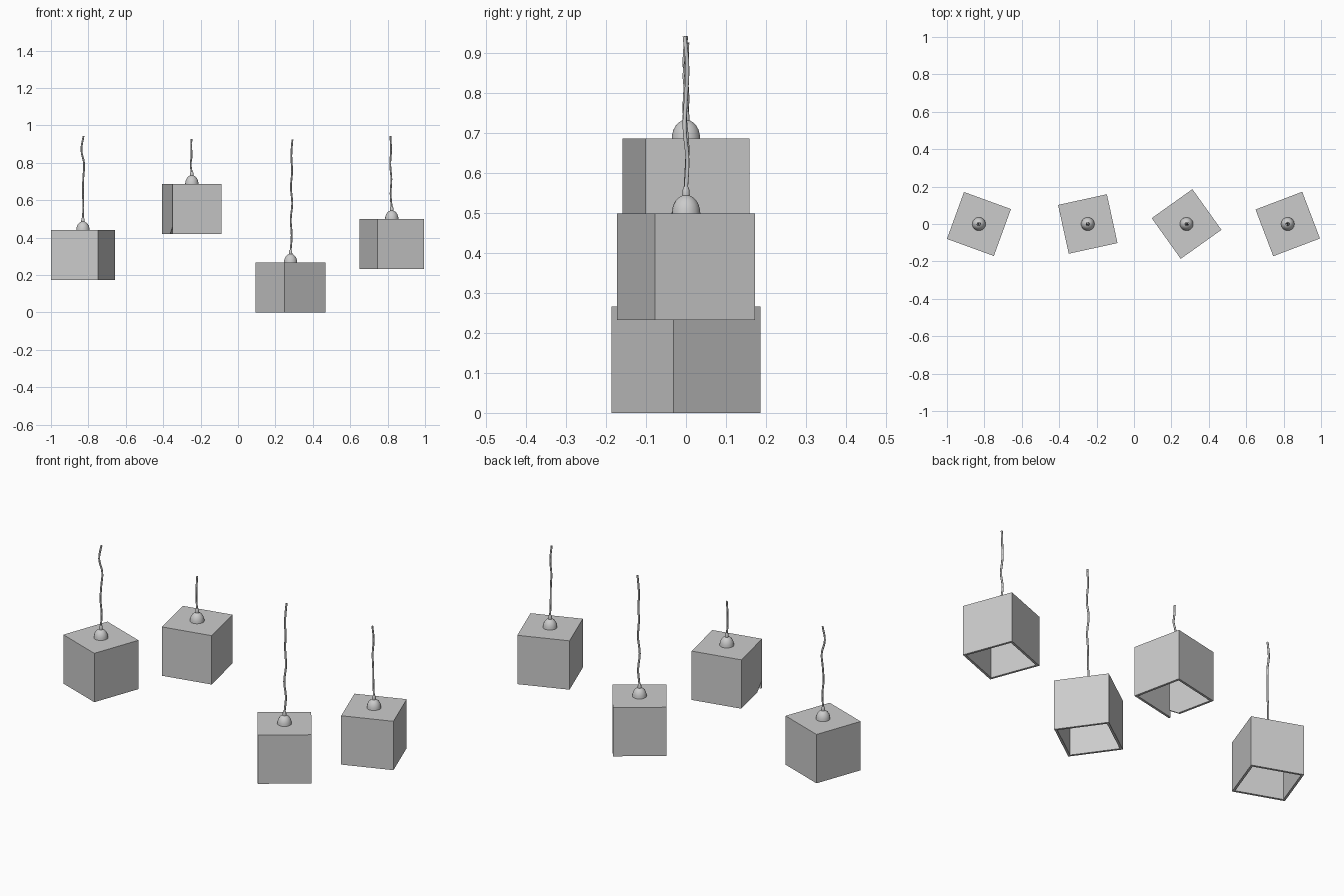
import bpy, bmesh, math
from mathutils import Matrix, Vector

if "Cube" in bpy.data.objects:
    bpy.data.objects.remove(bpy.data.objects["Cube"])

SIZE = 0.267
HALF = SIZE / 2
WALL = 0.012

grey = bpy.data.materials.new("light_grey")
grey.use_nodes = True
grey.diffuse_color = (0.6, 0.6, 0.6, 1)
grey.node_tree.nodes["Principled BSDF"].inputs["Base Color"].default_value = (0.6, 0.6, 0.6, 1)


def add_object(name, bm, place):
    bmesh.ops.recalc_face_normals(bm, faces=bm.faces)
    mesh = bpy.data.meshes.new(name)
    bm.to_mesh(mesh)
    bm.free()
    mesh.materials.append(grey)
    obj = bpy.data.objects.new(name, mesh)
    obj.matrix_world = place
    bpy.context.collection.objects.link(obj)
    return obj


def activate(obj):
    bpy.ops.object.select_all(action='DESELECT')
    obj.select_set(True)
    bpy.context.view_layer.objects.active = obj


def make_shade(name, place):
    # Box open at the bottom, with thin walls
    bm = bmesh.new()
    bmesh.ops.create_cube(bm, size=SIZE, matrix=Matrix.Translation((0, 0, HALF)))
    bottom = [f for f in bm.faces if f.normal.z < -0.5]
    bmesh.ops.delete(bm, geom=bottom, context='FACES_ONLY')
    shade = add_object(name, bm, place)
    solid = shade.modifiers.new("walls", 'SOLIDIFY')
    solid.thickness = WALL
    solid.offset = -1
    solid.use_even_offset = True
    activate(shade)
    bpy.ops.object.modifier_apply(modifier=solid.name)
    return shade


def chip_shade(shade, place):
    # Small triangular chip in the side wall, beside the front corner
    bm = bmesh.new()
    corner = -HALF + WALL * 0.9
    outline = [(corner, -0.01), (corner, 0.035), (-HALF + 0.065, 0), (-HALF + 0.065, -0.01)]
    verts = [bm.verts.new((-HALF - 0.02, y, z)) for y, z in outline]
    face = bm.faces.new(verts)
    extruded = bmesh.ops.extrude_face_region(bm, geom=[face])["geom"]
    moved = [v for v in extruded if isinstance(v, bmesh.types.BMVert)]
    bmesh.ops.translate(bm, verts=moved, vec=(0.025 + WALL, 0, 0))
    cutter = add_object("chip_cutter", bm, place)
    cutter.hide_render = True
    cut = shade.modifiers.new("chip", 'BOOLEAN')
    cut.operation = 'DIFFERENCE'
    cut.solver = 'EXACT'
    cut.object = cutter
    bpy.context.view_layer.update()
    activate(shade)
    bpy.ops.object.modifier_apply(modifier=cut.name)
    bpy.data.objects.remove(cutter)


def make_cap(name, place):
    # Dome with a tapered cable collar, spun from a profile
    radius = 0.036
    profile = [(radius * math.cos(a), 0.047 * math.sin(a))
               for a in (math.radians(d) for d in range(0, 76, 15))]
    profile += [(0.0095, 0.047), (0.0085, 0.06), (0.005, 0.068), (0, 0.069)]
    bm = bmesh.new()
    verts = [bm.verts.new((r, 0, z)) for r, z in profile]
    edges = [bm.edges.new(pair) for pair in zip(verts, verts[1:])]
    bmesh.ops.spin(bm, geom=verts + edges, cent=(0, 0, 0), axis=(0, 0, 1),
                   angle=math.tau, steps=16, use_merge=True)
    bmesh.ops.remove_doubles(bm, verts=bm.verts, dist=0.0002)
    cap = add_object(name, bm, place)
    activate(cap)
    bpy.ops.object.shade_smooth_by_angle(angle=math.radians(40))


def make_cable(name, points):
    # Slightly wavy round cable
    curve = bpy.data.curves.new(name, 'CURVE')
    curve.dimensions = '3D'
    curve.bevel_depth = 0.005
    curve.bevel_resolution = 2
    curve.resolution_u = 4
    curve.use_fill_caps = True
    spline = curve.splines.new('BEZIER')
    spline.bezier_points.add(len(points) - 1)
    for bp, co in zip(spline.bezier_points, points):
        bp.co = co
        bp.handle_left_type = bp.handle_right_type = 'AUTO'
    curve.materials.append(grey)
    obj = bpy.data.objects.new(name, curve)
    bpy.context.collection.objects.link(obj)


# name, x, shade bottom, turn in degrees, cable top, sideways cable offsets
lamps = [
    ("far_right", -0.829, 0.173, -20, 0.943, (0, 0.002, 0, 0.002, 0.006, -0.008, 0.003)),
    ("right", -0.247, 0.42, 12.3, 0.928, (0, -0.006, -0.001, -0.003, -0.002)),
    ("left", 0.281, 0, 35.5, 0.925, (0, 0.006, 0.001, 0.009, 0.002, 0.008, 0.004, 0.01)),
    ("far_left", 0.822, 0.232, 20.8, 0.943, (0, -0.006, -0.002, -0.008, -0.004, -0.007)),
]

for name, x, bottom, turn, top, sway in lamps:
    place = Matrix.Translation((x, 0, bottom)) @ Matrix.Rotation(math.radians(turn), 4, 'Z')
    shade = make_shade(name + "_shade", place)
    if name == "right":
        chip_shade(shade, place)
    make_cap(name + "_cap", place @ Matrix.Translation((0, 0, SIZE)))
    start = bottom + SIZE + 0.06
    step = (top - start) / (len(sway) - 1)
    path = [Vector((x + dx, 0.004 * math.sin(2.1 * i), start + i * step))
            for i, dx in enumerate(sway)]
    make_cable(name + "_cable", path)
